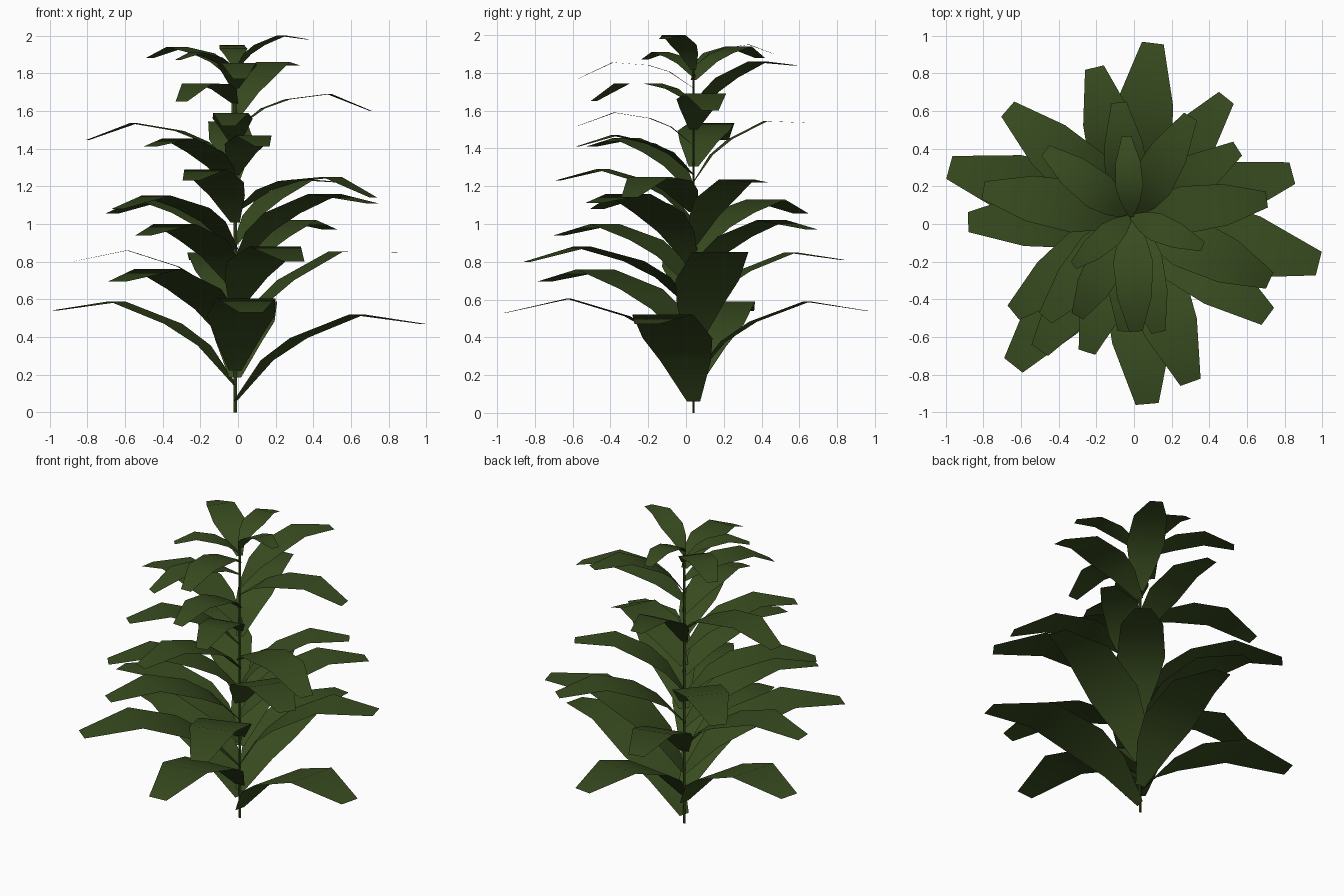
import bpy, math

STEM_X, STEM_Y = -0.015, 0.04

green = bpy.data.materials.new("leaf_green")
green.diffuse_color = (0.04, 0.072, 0.014, 1)

# Unit leaf: (distance out, height, half width) along the midrib
CREST, CREST_UP, TIP_UP = 0.65, 0.445, 0.395
PROFILE = [(0.0, 0.0, 0.035), (0.17, 0.21, 0.135), (0.34, 0.325, 0.185),
           (CREST, CREST_UP, 0.162), (1.0, TIP_UP, 0.063)]

# Each leaf: tip x, tip y, tip height, crest height
LEAVES = [
    # bottom whorl
    (0.98, -0.21, 0.47, 0.52), (-0.98, 0.30, 0.54, 0.59),
    (0.07, -0.955, 0.53, 0.605), (0.10, 0.96, 0.54, 0.59),
    # lower leaves
    (-0.64, -0.75, 0.695, 0.76), (-0.88, 0.01, 0.80, 0.86),
    (0.84, 0.27, 0.85, 0.853), (-0.21, 0.83, 0.81, 0.85),
    (0.30, -0.84, 0.80, 0.88), (-0.50, -0.67, 0.94, 1.00),
    (0.49, 0.67, 0.97, 1.02),
    # middle leaves
    (-0.67, 0.61, 1.055, 1.13), (0.71, -0.49, 1.11, 1.16),
    (-0.64, -0.47, 1.08, 1.15), (0.72, -0.30, 1.14, 1.25),
    (-0.25, -0.68, 1.23, 1.29), (0.55, 0.40, 1.22, 1.235),
    (0.13, -0.575, 1.41, 1.47), (-0.47, -0.50, 1.41, 1.455),
    (-0.80, 0.18, 1.445, 1.535),
    # upper leaves
    (-0.08, 0.645, 1.535, 1.545), (-0.05, -0.57, 1.52, 1.59),
    (0.705, 0.13, 1.60, 1.69), (-0.30, -0.49, 1.65, 1.745),
    (0.01, -0.57, 1.77, 1.855), (0.30, 0.57, 1.84, 1.86),
    # crown
    (-0.04, 0.465, 1.90, 1.95), (0.365, -0.12, 1.98, 2.0),
    (-0.47, 0.39, 1.88, 1.94), (-0.32, -0.22, 1.87, 1.91),
]


def add_leaf(index, tip_x, tip_y, tip_z, crest_z):
    dx, dy = tip_x - STEM_X, tip_y - STEM_Y
    reach = math.hypot(dx, dy)
    ux, uy = dx / reach, dy / reach
    # pitch the leaf so its droop matches the crest-to-tip drop
    drop = (crest_z - tip_z) / reach
    t = (drop - (CREST_UP - TIP_UP)) / (1 - CREST - TIP_UP * drop)
    k = reach / (1 + TIP_UP * t)
    size = k * math.sqrt(1 + t * t)
    base_z = crest_z - k * (CREST_UP - CREST * t)
    verts = []
    for out, up, half in PROFILE:
        r, z = k * (out + up * t), base_z + k * (up - out * t)
        for side in (-1, 1):
            w = side * half * size
            verts.append((STEM_X + ux * r - uy * w, STEM_Y + uy * r + ux * w, z))
    faces = [(2 * i, 2 * i + 2, 2 * i + 3, 2 * i + 1) for i in range(len(PROFILE) - 1)]
    mesh = bpy.data.meshes.new(f"leaf_{index:02d}")
    mesh.from_pydata(verts, [], faces)
    mesh.materials.append(green)
    mesh.shade_smooth()
    obj = bpy.data.objects.new(mesh.name, mesh)
    bpy.context.collection.objects.link(obj)


for i, leaf in enumerate(LEAVES, 1):
    add_leaf(i, *leaf)

# Thin stem, slightly flattened
bpy.ops.mesh.primitive_cylinder_add(vertices=4, radius=0.01, depth=1.82,
                                    location=(STEM_X, STEM_Y, 0.91))
stem = bpy.context.object
stem.name = "stem"
stem.scale.y = 0.5
stem.data.materials.append(green)
